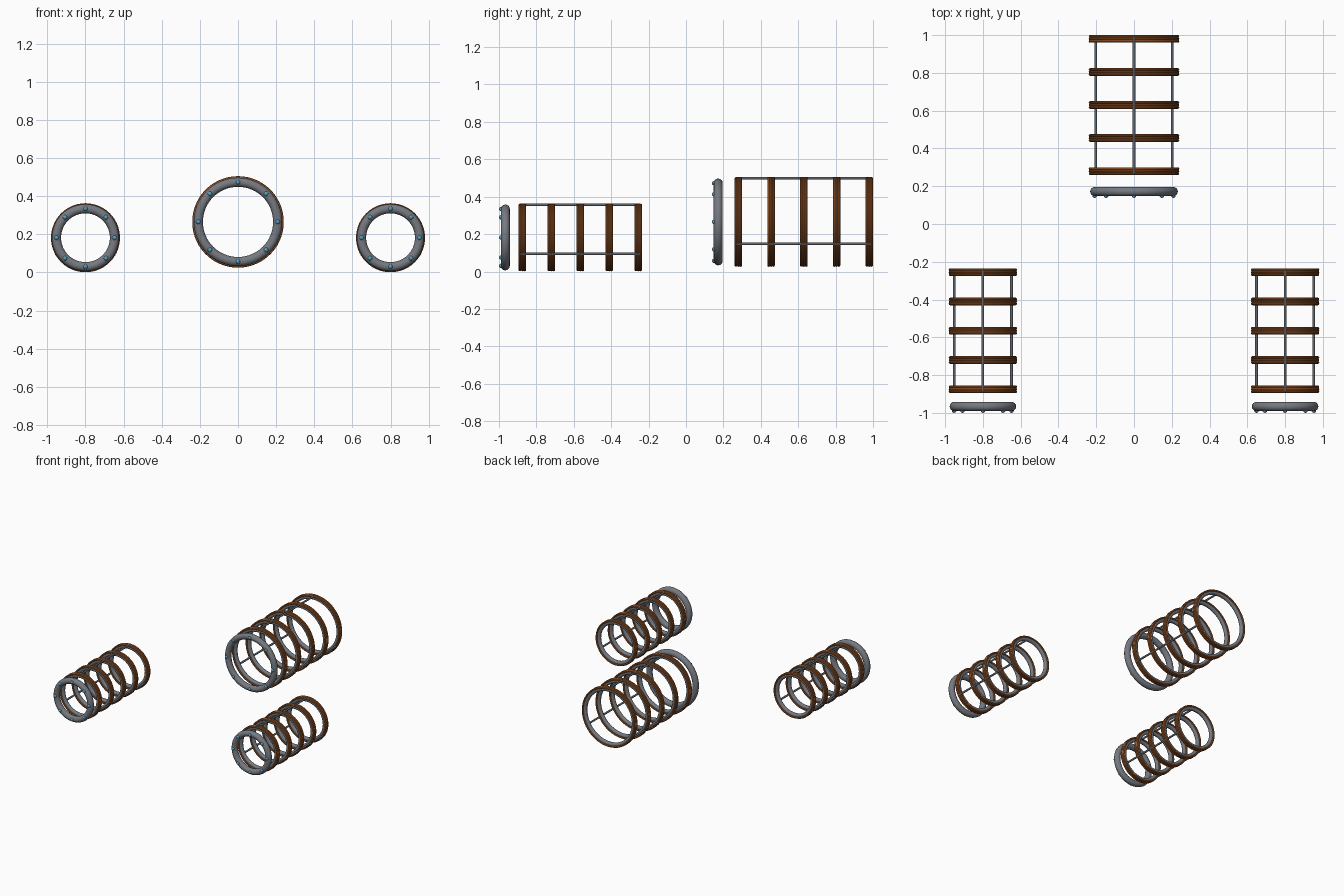
import bpy, bmesh, math
from mathutils import Matrix, Vector

if "Cube" in bpy.data.objects:
    bpy.data.objects.remove(bpy.data.objects["Cube"])


def material(name, rgb):
    m = bpy.data.materials.new(name)
    m.diffuse_color = (*rgb, 1)
    m.use_nodes = True
    m.node_tree.nodes["Principled BSDF"].inputs["Base Color"].default_value = m.diffuse_color
    return m


COPPER = material("copper", (0.34, 0.10, 0.022))
STEEL = material("steel grey", (0.18, 0.195, 0.22))
DARK = material("dark steel", (0.12, 0.135, 0.155))
BLUE = material("light blue", (0.10, 0.34, 0.50))


def finish(bm, name, mat):
    bmesh.ops.recalc_face_normals(bm, faces=bm.faces)
    me = bpy.data.meshes.new(name)
    bm.to_mesh(me)
    bm.free()
    me.materials.append(mat)
    ob = bpy.data.objects.new(name, me)
    bpy.context.collection.objects.link(ob)
    bpy.ops.object.select_all(action='DESELECT')
    ob.select_set(True)
    bpy.context.view_layer.objects.active = ob
    bpy.ops.object.shade_smooth_by_angle(angle=math.radians(40))
    return ob


def add_torus(bm, centre, major, minor, segs=48, sides=10):
    """Ring whose axis runs along y."""
    c = Vector(centre)
    loops = []
    for i in range(segs):
        a = 2 * math.pi * i / segs
        loop = []
        for j in range(sides):
            b = 2 * math.pi * j / sides
            r = major + minor * math.cos(b)
            loop.append(bm.verts.new(c + Vector((r * math.cos(a), minor * math.sin(b), r * math.sin(a)))))
        loops.append(loop)
    for i in range(segs):
        p, q = loops[i], loops[(i + 1) % segs]
        for j in range(sides):
            k = (j + 1) % sides
            bm.faces.new((p[j], q[j], q[k], p[k]))


def polar(x, y, z, r, degrees):
    a = math.radians(degrees)
    return Vector((x + r * math.cos(a), y, z + r * math.sin(a)))


def coil_tunnel(label, x, z, radius, first, last, ring_y, ring_major):
    # Entry ring
    bm = bmesh.new()
    add_torus(bm, (x, ring_y, z), ring_major, 0.024, 64, 16)
    finish(bm, label + "_entry_ring", STEEL)

    # Eight studs on the front of the entry ring
    bm = bmesh.new()
    for i in range(8):
        p = polar(x, ring_y - 0.022, z, ring_major, 45 * i)
        bmesh.ops.create_uvsphere(bm, u_segments=12, v_segments=8, radius=0.012,
                                  matrix=Matrix.Translation(p))
    finish(bm, label + "_ring_studs", BLUE)

    # Five hoops, each wound with three copper turns
    hoops, wires = bmesh.new(), bmesh.new()
    for i in range(5):
        y = first + (last - first) * i / 4
        add_torus(hoops, (x, y, z), radius - 0.021, 0.016, 56, 12)
        for k in (-1, 0, 1):
            add_torus(wires, (x, y + 0.0125 * k, z), radius - 0.0078, 0.0078, 56, 8)
    finish(hoops, label + "_hoops", STEEL)
    finish(wires, label + "_copper_windings", COPPER)

    # Three long support rods
    bm = bmesh.new()
    for angle in (90, 210, 330):
        p = polar(x, (first + last) / 2, z, radius - 0.006, angle)
        bmesh.ops.create_cone(bm, cap_ends=True, segments=10, radius1=0.0075, radius2=0.0075,
                              depth=last - first + 0.02,
                              matrix=Matrix.Translation(p) @ Matrix.Rotation(math.pi / 2, 4, 'X'))
    finish(bm, label + "_support_rods", DARK)


coil_tunnel("centre", 0, 0.265, 0.24, 0.28, 0.98, 0.172, 0.208)
for side, name in ((-1, "left"), (1, "right")):
    coil_tunnel(name, 0.80 * side, 0.182, 0.181, -0.875, -0.255, -0.966, 0.152)
